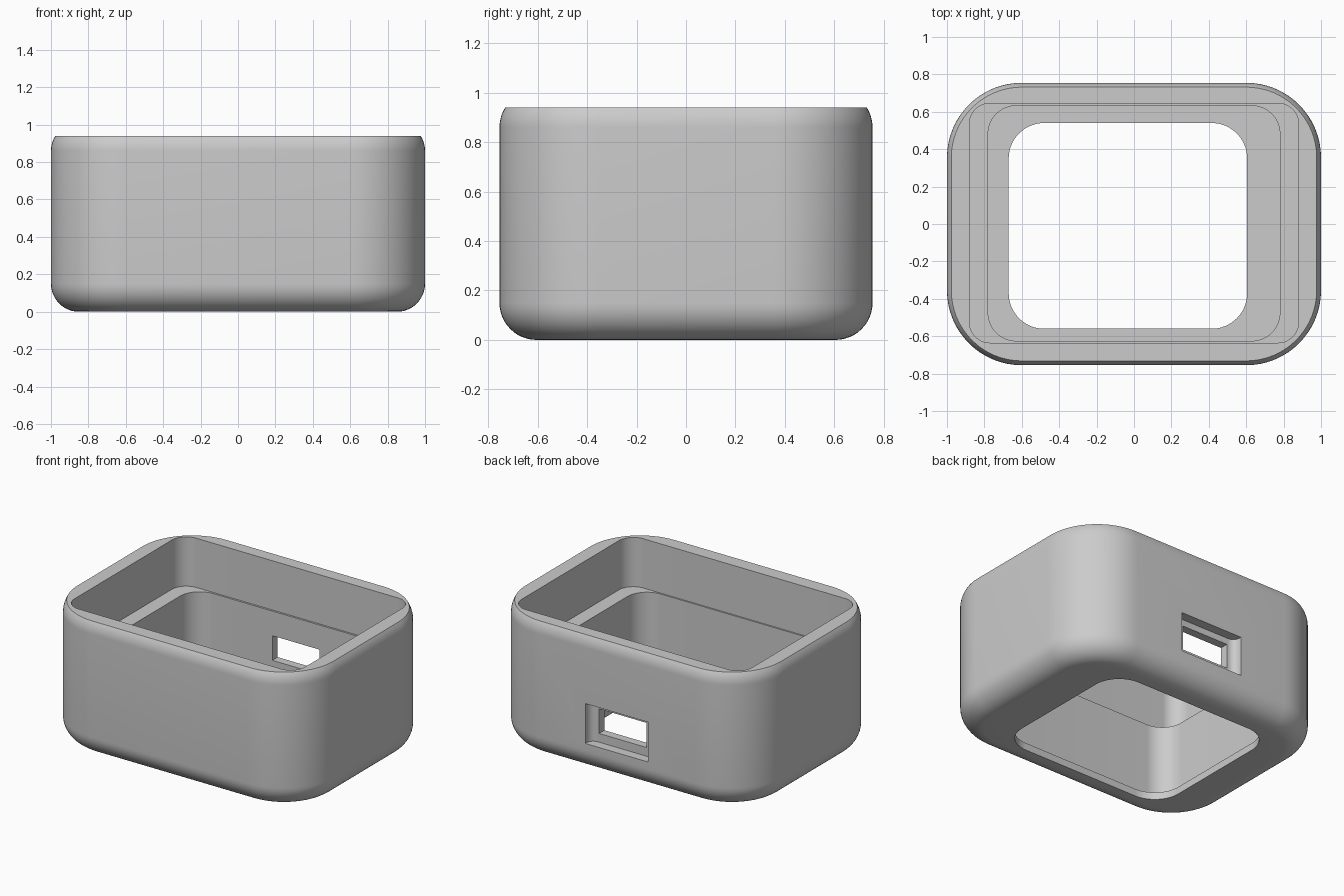
import bpy, bmesh, math

if "Cube" in bpy.data.objects:
    bpy.data.objects.remove(bpy.data.objects["Cube"])

grey = bpy.data.materials.new("light_grey")
grey.diffuse_color = (0.6, 0.6, 0.6, 1)
grey.use_nodes = True
grey.node_tree.nodes["Principled BSDF"].inputs["Base Color"].default_value = grey.diffuse_color


def rounded_rect(x0, x1, y0, y1, r, n=16):
    """Counter-clockwise rounded rectangle outline."""
    pts = []
    corners = [(x1 - r, y1 - r), (x0 + r, y1 - r), (x0 + r, y0 + r), (x1 - r, y0 + r)]
    for k, (cx, cy) in enumerate(corners):
        for i in range(n + 1):
            a = math.pi / 2 * (k + i / n)
            pts.append((cx + r * math.cos(a), cy + r * math.sin(a)))
    return pts


def new_object(name, bm):
    bmesh.ops.recalc_face_normals(bm, faces=bm.faces)
    mesh = bpy.data.meshes.new(name)
    bm.to_mesh(mesh)
    bm.free()
    mesh.materials.append(grey)
    obj = bpy.data.objects.new(name, mesh)
    bpy.context.collection.objects.link(obj)
    return obj


def loft(name, rings, closed):
    """Skin a stack of (outline, z) rings, closing on itself or with caps."""
    bm = bmesh.new()
    loops = [[bm.verts.new((x, y, z)) for x, y in pts] for pts, z in rings]
    count = len(loops[0])
    for k in range(len(loops) if closed else len(loops) - 1):
        a, b = loops[k], loops[(k + 1) % len(loops)]
        for i in range(count):
            j = (i + 1) % count
            bm.faces.new((a[i], a[j], b[j], b[i]))
    if not closed:
        bm.faces.new(loops[0])
        bm.faces.new(loops[-1])
    return new_object(name, bm)


HX, HY, R, F = 1.0, 0.755, 0.4, 0.15   # outer half sizes, corner radius, edge fillet


def outer(inset, z):
    return rounded_rect(-HX + inset, HX - inset, -HY + inset, HY - inset, R - inset), z


# Outer skin: rounded bottom edge, straight wall, partly rounded top edge
rings = []
for i in range(13):
    a = math.pi / 2 * i / 12
    rings.append(outer(F * (1 - math.sin(a)), F * (1 - math.cos(a))))
TOP, SHOULDER = 0.94, 0.86
end = math.asin((TOP - SHOULDER) / F)
for i in range(7):
    a = end * i / 6
    rings.append(outer(F * (1 - math.cos(a)), SHOULDER + F * math.sin(a)))

# Inside: upper cavity, ledge, lower cavity, floor and floor opening
upper = rounded_rect(-0.88, 0.88, -0.635, 0.645, 0.11)
lower = rounded_rect(-0.78, 0.78, -0.625, 0.632, 0.15)
opening = rounded_rect(-0.67, 0.605, -0.56, 0.54, 0.19)
rings += [(upper, TOP), (upper, 0.60), (lower, 0.60), (lower, 0.05), (opening, 0.05), (opening, 0)]
case = loft("case_shell", rings, True)

# Port in the back wall: recess with rounded inner corners, then a through slot
recess = rounded_rect(-0.24, 0.24, 0.69, 1.0, 0.05, 6)
slot = rounded_rect(-0.18, 0.18, 0.5, 0.9, 0.01, 1)
cutters = [loft("port_recess_cutter", [(recess, 0.20), (recess, 0.475)], False),
           loft("port_slot_cutter", [(slot, 0.26), (slot, 0.43)], False)]

bpy.context.view_layer.objects.active = case
case.select_set(True)
for cutter in cutters:
    cutter.hide_render = True
    mod = case.modifiers.new(cutter.name, 'BOOLEAN')
    mod.operation = 'DIFFERENCE'
    mod.solver = 'EXACT'
    mod.object = cutter
    bpy.ops.object.modifier_apply(modifier=mod.name)
    bpy.data.objects.remove(cutter)

bpy.ops.object.shade_smooth_by_angle(angle=math.radians(30))
